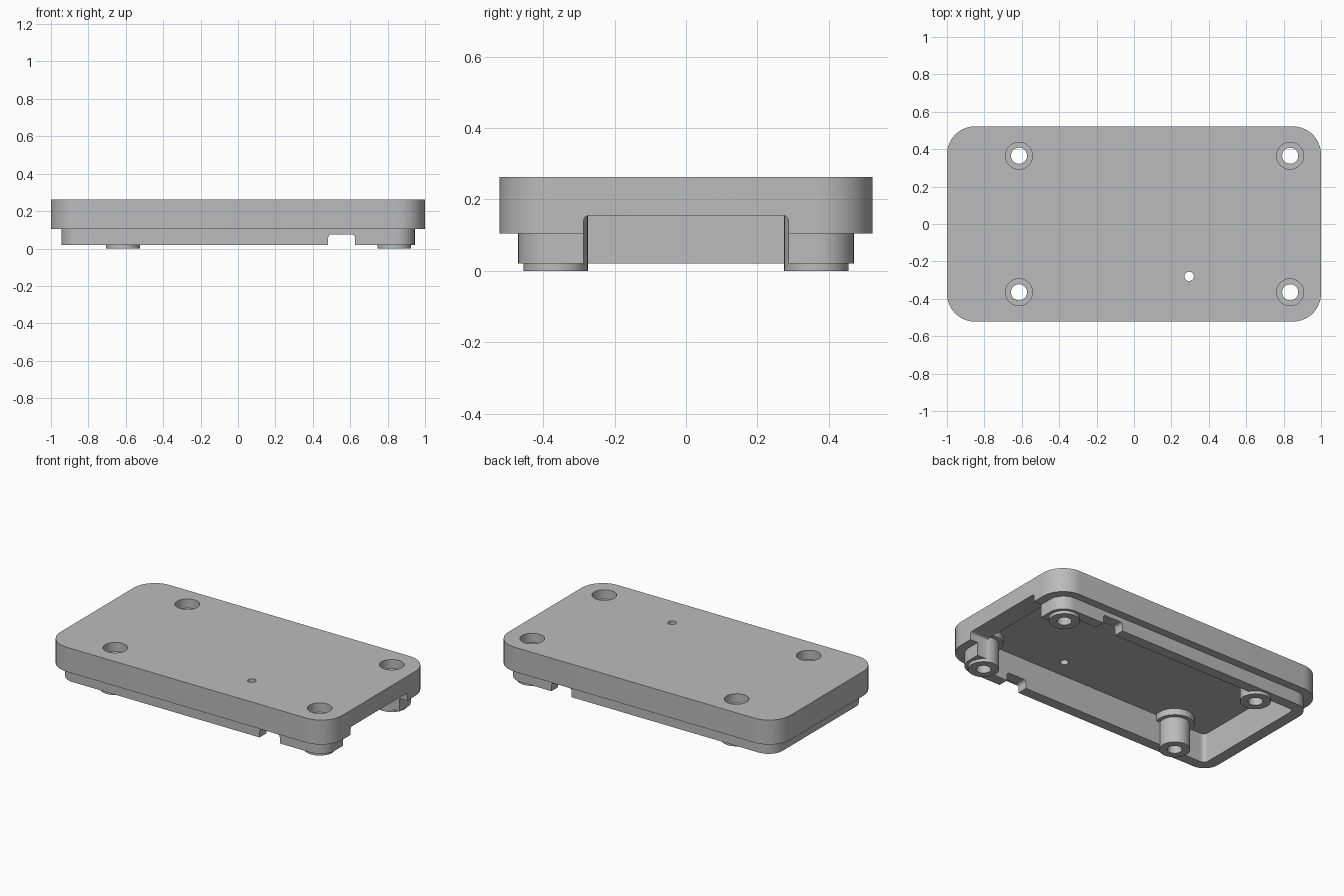
import bpy, bmesh, math

cube = bpy.data.objects.get("Cube")
if cube:
    bpy.data.objects.remove(cube, do_unlink=True)

grey = bpy.data.materials.new("plain_grey")
grey.use_nodes = True
grey.diffuse_color = (0.5, 0.5, 0.5, 1)
grey.node_tree.nodes["Principled BSDF"].inputs["Base Color"].default_value = (0.5, 0.5, 0.5, 1)


def to_object(name, bm):
    bmesh.ops.recalc_face_normals(bm, faces=bm.faces)
    mesh = bpy.data.meshes.new(name)
    bm.to_mesh(mesh)
    bm.free()
    mesh.materials.append(grey)
    obj = bpy.data.objects.new(name, mesh)
    bpy.context.collection.objects.link(obj)
    return obj


def block(name, lo, hi, radius=0, axis=2, segments=10):
    """Box between two corners; edges running along axis are rounded."""
    bm = bmesh.new()
    bmesh.ops.create_cube(bm, size=1)
    for v in bm.verts:
        v.co = [(a + b) / 2 + c * (b - a) for a, b, c in zip(lo, hi, v.co)]
    if radius:
        edges = [e for e in bm.edges
                 if abs((e.verts[0].co - e.verts[1].co)[axis]) > 1e-4]
        bmesh.ops.bevel(bm, geom=edges, offset=radius, segments=segments,
                        profile=0.5, affect='EDGES')
    return to_object(name, bm)


def slab(name, half_x, half_y, z0, z1, radius):
    return block(name, (-half_x, -half_y, z0), (half_x, half_y, z1), radius)


def cylinder(name, x, y, z0, z1, radius, sides=48):
    bm = bmesh.new()
    bmesh.ops.create_cone(bm, cap_ends=True, segments=sides, radius1=radius,
                          radius2=radius, depth=z1 - z0)
    bmesh.ops.translate(bm, verts=bm.verts, vec=(x, y, (z0 + z1) / 2))
    return to_object(name, bm)


def combine(target, tool, operation):
    """Apply a boolean and discard the tool."""
    mod = target.modifiers.new("cut", 'BOOLEAN')
    mod.object, mod.operation, mod.solver = tool, operation, 'EXACT'
    bpy.context.view_layer.update()
    graph = bpy.context.evaluated_depsgraph_get()
    mesh = bpy.data.meshes.new_from_object(target.evaluated_get(graph))
    target.modifiers.clear()
    target.data = mesh
    bpy.data.objects.remove(tool, do_unlink=True)


# Lid shell with a stepped lip and an open underside
TOP, CEILING = 0.262, 0.21
lid = slab("case_lid", 1, 0.522, 0.105, TOP, 0.15)
combine(lid, slab("lip", 0.945, 0.47, 0.02, 0.15, 0.1), 'UNION')
combine(lid, slab("cavity", 0.872, 0.402, -0.1, CEILING, 0.03), 'DIFFERENCE')

# Wide opening in the left end, and small slots in the front and back lip
combine(lid, block("end_opening", (0.8, -0.287, -0.1), (1.1, 0.287, 0.155),
                   0.015, axis=0, segments=4), 'DIFFERENCE')
combine(lid, block("lip_slots", (0.482, -0.6, -0.1), (0.626, 0.6, 0.075),
                   0.018, axis=1, segments=4), 'DIFFERENCE')

# Screw posts with a collar at the ceiling
corners = [(x, y) for x in (-0.615, 0.835) for y in (-0.365, 0.365)]
for x, y in corners:
    combine(lid, cylinder("post", x, y, 0, 0.235, 0.09), 'UNION')
    combine(lid, cylinder("collar", x, y, 0.168, 0.228, 0.115), 'UNION')

# Screw holes with recessed heads, and a small pinhole
for x, y in corners:
    combine(lid, cylinder("screw_hole", x, y, -0.1, 0.4, 0.043), 'DIFFERENCE')
    combine(lid, cylinder("head_recess", x, y, 0.203, 0.4, 0.072), 'DIFFERENCE')
combine(lid, cylinder("pinhole", 0.295, -0.28, 0.1, 0.4, 0.025, 24), 'DIFFERENCE')

lid.data.name = "case_lid"
lid.data.materials.clear()
lid.data.materials.append(grey)
for p in lid.data.polygons:
    p.material_index = 0

bpy.ops.object.select_all(action='DESELECT')
lid.select_set(True)
bpy.context.view_layer.objects.active = lid
bpy.ops.object.shade_smooth_by_angle(angle=math.radians(30))
